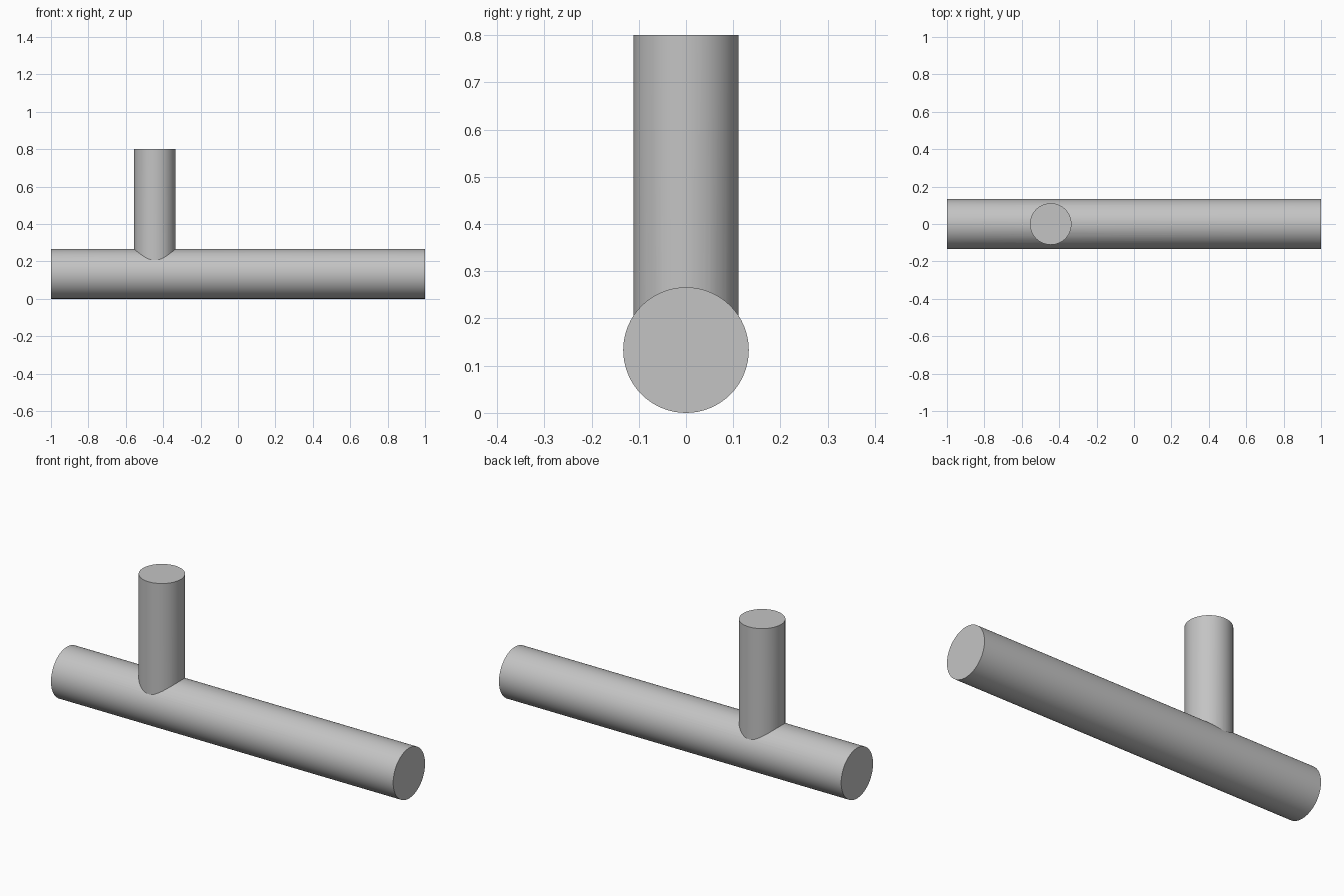
import bpy
import math

cube = bpy.data.objects.get("Cube")
if cube:
    bpy.data.objects.remove(cube, do_unlink=True)

PIPE_RADIUS = 0.133
BRANCH_RADIUS = 0.111
BRANCH_X = -0.445
TOP = 0.8

# Plain grey for the whole fitting
grey = bpy.data.materials.new("plain_grey")
grey.use_nodes = True
color = (0.55, 0.55, 0.55, 1)
grey.diffuse_color = color
grey.node_tree.nodes["Principled BSDF"].inputs["Base Color"].default_value = color


def rod(name, radius, length, location, rotation=(0, 0, 0)):
    bpy.ops.mesh.primitive_cylinder_add(
        vertices=64, radius=radius, depth=length, location=location, rotation=rotation)
    obj = bpy.context.object
    obj.name = name
    obj.data.materials.append(grey)
    return obj


# Upright branch, starting at the axis of the main pipe
branch_length = TOP - PIPE_RADIUS
branch = rod("upright_branch", BRANCH_RADIUS, branch_length,
             (BRANCH_X, 0, PIPE_RADIUS + branch_length / 2))

# Horizontal main pipe
pipe = rod("branched_pipe", PIPE_RADIUS, 2, (0, 0, PIPE_RADIUS), (0, math.pi / 2, 0))

# Weld the branch to the pipe as one solid
weld = pipe.modifiers.new("weld", "BOOLEAN")
weld.operation = "UNION"
weld.solver = "EXACT"
weld.object = branch
bpy.ops.object.modifier_apply(modifier=weld.name)
bpy.data.objects.remove(branch, do_unlink=True)

# Smooth walls, crisp end caps and crisp joint
bpy.ops.object.shade_smooth_by_angle(angle=math.radians(25))
